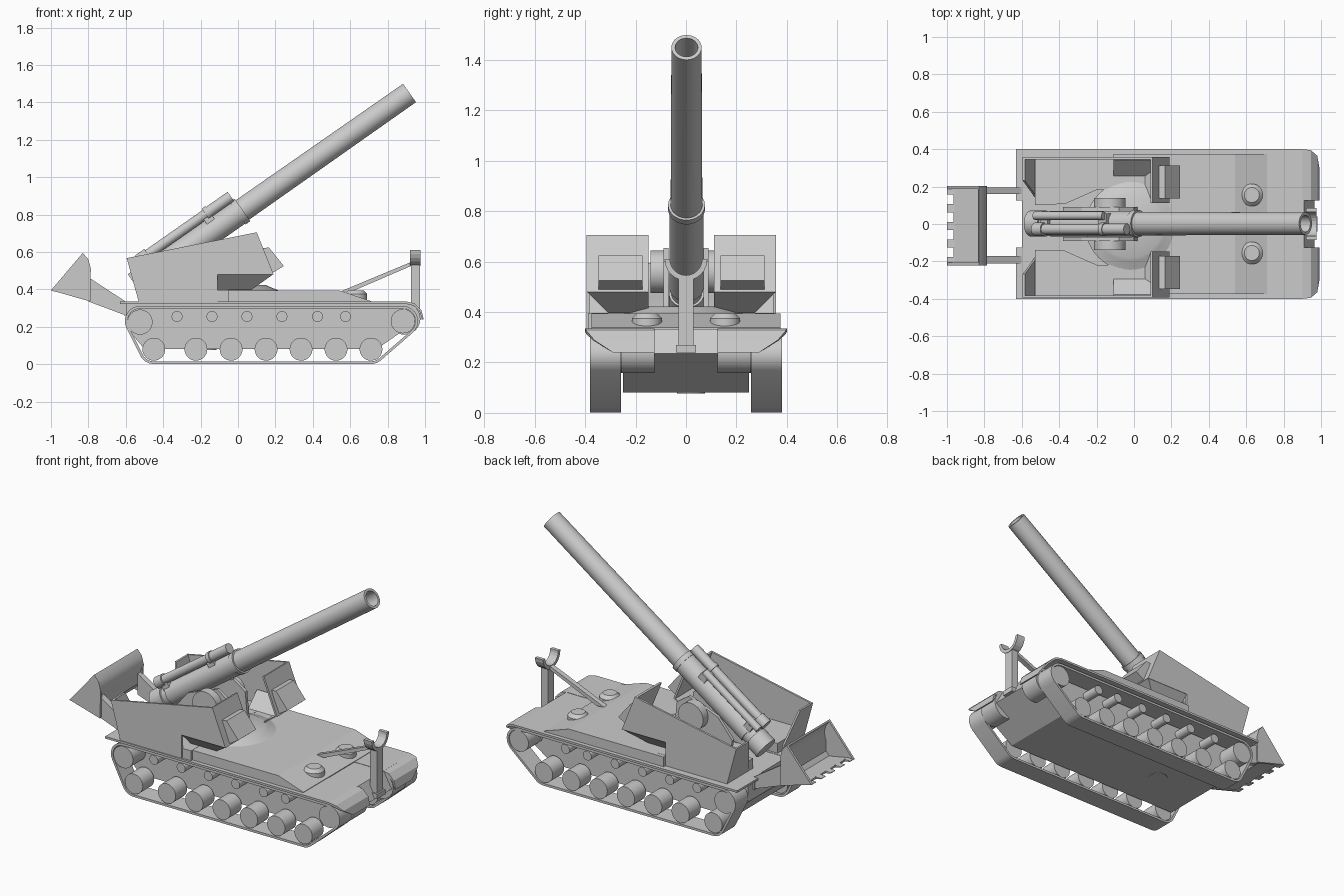
import bpy, bmesh, math
from mathutils import Vector

if "Cube" in bpy.data.objects:
    bpy.data.objects.remove(bpy.data.objects["Cube"])

grey = bpy.data.materials.new("plain_grey")
grey.diffuse_color = (0.6, 0.6, 0.6, 1)
grey.use_nodes = True
grey.node_tree.nodes["Principled BSDF"].inputs["Base Color"].default_value = grey.diffuse_color


def finish(name, bm, smooth=False):
    bmesh.ops.remove_doubles(bm, verts=bm.verts, dist=1e-5)
    bmesh.ops.recalc_face_normals(bm, faces=bm.faces)
    me = bpy.data.meshes.new(name)
    bm.to_mesh(me)
    bm.free()
    me.materials.append(grey)
    ob = bpy.data.objects.new(name, me)
    bpy.context.collection.objects.link(ob)
    if smooth:
        bpy.ops.object.select_all(action='DESELECT')
        ob.select_set(True)
        bpy.context.view_layer.objects.active = ob
        bpy.ops.object.shade_smooth_by_angle(angle=math.radians(35))
    return ob


def prism_bm(pts, y0, y1):
    """Side profile in x, z extruded across y."""
    bm = bmesh.new()
    a = [bm.verts.new((x, y0, z)) for x, z in pts]
    b = [bm.verts.new((x, y1, z)) for x, z in pts]
    bm.faces.new(a)
    bm.faces.new(b[::-1])
    for i in range(len(pts)):
        j = (i + 1) % len(pts)
        bm.faces.new((a[i], a[j], b[j], b[i]))
    return bm


def prism(name, pts, y0, y1):
    return finish(name, prism_bm(pts, y0, y1))


def box(name, x0, x1, y0, y1, z0, z1):
    return prism(name, [(x0, z0), (x1, z0), (x1, z1), (x0, z1)], y0, y1)


def slab(name, plan, z0, z1):
    """Plan outline in x, y extruded upwards."""
    bm = prism_bm(plan, z0, z1)
    for v in bm.verts:
        v.co.y, v.co.z = v.co.z, v.co.y
    return finish(name, bm)


def convex(name, pts):
    bm = bmesh.new()
    for p in pts:
        bm.verts.new(p)
    bmesh.ops.convex_hull(bm, input=bm.verts)
    return finish(name, bm)


def lathe(name, profile, origin, axis, seg=32):
    """Revolve (distance, radius) pairs about an axis."""
    q = Vector(axis).to_track_quat('Z', 'Y')
    bm = bmesh.new()
    rings = []
    for d, r in profile:
        n = 1 if r == 0 else seg
        ring = [bm.verts.new(Vector(origin) + q @ Vector((
            r * math.cos(2 * math.pi * i / seg), r * math.sin(2 * math.pi * i / seg), d))) for i in range(n)]
        rings.append(ring * (seg // n))
    for a, b in zip(rings, rings[1:]):
        for i in range(seg):
            j = (i + 1) % seg
            bm.faces.new(list(dict.fromkeys((a[i], a[j], b[j], b[i]))))
    return finish(name, bm, True)


def wheel(name, x, z, r, y0, y1, s):
    return lathe(name, [(0, 0), (0, r), (y1 - y0, r), (y1 - y0, 0)], (x, s * y0, z), (0, s, 0))


# Hull and raised deck
prism("lower_hull", [(-.5, .08), (.74, .08), (.965, .235), (.91, .333), (-.6, .333), (-.6, .2)], -.25, .25)
prism("upper_deck", [(-.11, .325), (.71, .325), (.71, .338), (.54, .395), (-.11, .395)], -.375, .375)
lathe("belly_hatch", [(0, 0), (0, .055), (.003, .055), (.003, 0)], (-.17, .02, .08), (0, 0, -1))

# Endless track path: arcs around four guide centres
centres = [(-.45, .082), (.711, .082), (.882, .23), (-.524, .23)]
normals = []
for i in range(4):
    (x0, z0), (x1, z1) = centres[i], centres[(i + 1) % 4]
    normals.append(math.atan2(z1 - z0, x1 - x0) - math.pi / 2)
path = []
for i, c in enumerate(centres):
    a0, a1 = normals[i - 1], normals[i]
    while a1 < a0:
        a1 += 2 * math.pi
    path += [(c, a0 + (a1 - a0) * k / 8) for k in range(9)]

cy = -.018  # turret centre line
for s, side in ((1, "left"), (-1, "right")):
    bm = bmesh.new()
    loops = []
    for r, y in ((.081, .257), (.081, .38), (.067, .38), (.067, .257)):
        loops.append([bm.verts.new((c[0] + r * math.cos(a), s * y, c[1] + r * math.sin(a))) for c, a in path])
    for k in range(4):
        p, q = loops[k], loops[(k + 1) % 4]
        for i in range(len(path)):
            j = (i + 1) % len(path)
            bm.faces.new((p[i], p[j], q[j], q[i]))
    finish(side + "_track", bm, True)

    # Wheels and rollers
    for x in (-.45, -.225, -.037, .15, .337, .524, .711):
        wheel(side + "_road_wheel", x, .08, .061, .265, .376, s)
    for x in (-.326, -.139, .048, .235, .425, .575):
        wheel(side + "_return_roller", x, .255, .029, .24, .36, s)
    wheel(side + "_rear_idler", -.524, .225, .067, .24, .375, s)
    wheel(side + "_drive_wheel", .882, .23, .065, .24, .375, s)
    wheel(side + "_final_drive", .89, .243, .085, .125, .255, s)

    # Fender with drooping, rounded front
    bm = prism_bm([(-.63, .335), (.9, .335), (.945, .325), (.98, .29), (.993, .24), (.985, .24),
                   (.97, .285), (.94, .312), (.9, .322), (-.63, .322)], s * .125, s * .4)
    for v in bm.verts:
        if v.co.x > .93 and abs(v.co.y) > .3:
            v.co.y = s * (.395 if v.co.z > .31 else .365 if v.co.z > .27 else .29)
    finish(side + "_fender", bm)

    # Driver hatch
    lathe(side + "_hatch", [(0, .06), (.03, .06), (.05, .04), (.05, 0)], (.63, s * .155, .345), (0, 0, 1))

    # Open-topped turret shield: outer, front and rear walls, sloped underside, floor
    ya, yb = sorted((cy + s * .364, cy + s * .376))
    prism(side + "_shield_outer_wall", [(-.595, .567), (.10, .705), (.19, .48), (-.11, .48), (-.11, .33), (-.53, .33)],
          ya, yb)
    ya, yb = sorted((cy + s * .13, cy + s * .374))
    prism(side + "_shield_front_wall", [(.10, .705), (.19, .48), (.177, .48), (.088, .702)], ya, yb)
    convex(side + "_shield_rear_wall",
           [(x + d, cy + s * y, z) for d in (0, .012)
            for x, y, z in ((-.595, .25, .567), (-.595, .374, .567), (-.53, .374, .33), (-.53, .16, .33))])
    convex(side + "_shield_underside",
           [(x, cy + s * y, .481) for x in (-.11, .189) for y in (.36, .375)] +
           [(x, cy + s * y, .396) for x in (-.11, .07) for y in (.275, .29)])
    convex(side + "_shield_front_apron",
           [(x, cy + s * y, z) for y, x, z in ((.13, .07, .396), (.13, .06, .396), (.29, .07, .396), (.29, .06, .396),
                                               (.13, .189, .481), (.13, .177, .481), (.375, .189, .481),
                                               (.375, .177, .481))])
    slab(side + "_shield_floor", [(x, cy + s * y) for x, y in (
        (-.53, .37), (-.53, .12), (-.37, .125), (-.2, .2), (-.05, .205), (-.05, .37))], .33, .396)

    # Sight box: hooded frame with an inset pane
    yc = cy + s * .242
    bm = prism_bm([(.13, .62), (.165, .624), (.245, .525), (.185, .488)], yc - .088, yc + .088)
    front = [f for f in bm.faces if all(abs(v.co.x - .165) < .01 or abs(v.co.x - .245) < .01 for v in f.verts)]
    bmesh.ops.inset_individual(bm, faces=front, thickness=.008, depth=-.012)
    finish(side + "_sight_box", bm)

    # Gun cradle cheek and trunnion
    y0, y1 = sorted((s * .07, s * .09))
    prism(side + "_cradle_cheek", [(-.36, .36), (.02, .40), (0, .60), (-.08, .655), (-.28, .58), (-.38, .46)], y0, y1)
    wheel(side + "_trunnion", -.13, .56, .085, .085, .14, s)

# Turret ring
lathe("turret_ring", [(0, 0), (0, .24), (.02, .19), (.03, .17), (.03, 0)], (-.02, -.01, .393), (0, 0, 1), 48)

# Gun, measured back from the muzzle
ang = math.radians(35)
back = Vector((-math.cos(ang), 0, -math.sin(ang)))
up = Vector((-math.sin(ang), 0, math.cos(ang)))
muzzle = Vector((.917, .002, 1.45))
lathe("gun_barrel", [(.4, 0), (.4, .045), (0, .045), (0, .06), (1.09, .063), (1.09, .073), (1.12, .073),
                     (1.12, .068), (1.66, .068), (1.66, .06), (1.7, .06), (1.7, .07), (1.79, .07), (1.79, 0)],
      muzzle, back, 40)
for label, y, s0, s1, r in (("recoil_cylinder", -.03, 1.1, 1.7, .03), ("recuperator_cylinder", .042, 1.25, 1.7, .022)):
    o = muzzle + up * .095 + Vector((0, y, 0))
    lathe(label, [(s0, 0), (s0, r), (1.24, r), (1.24, r + .005), (1.265, r + .005), (1.265, r - .003),
                  (1.64, r - .003), (1.64, r + .005), (s1, r + .005), (s1, 0)] if s0 < 1.2 else
          [(s0, 0), (s0, r), (s1, r), (s1, 0)], o, back, 24)
for s0 in (1.24, 1.62):
    pts = [muzzle + back * a + up * b + Vector((0, y, 0))
           for a in (s0, s0 + .05) for b in (.03, .09) for y in (-.05, .055)]
    convex("recoil_bracket", pts)

# Travel lock: post, brace and fork
box("travel_lock_base", .915, .982, -.04, .04, .24, .27)
box("travel_lock_post", .925, .972, -.03, .03, .26, .545)
prism("travel_lock_brace", [(.93, .548), (.93, .527), (.6, .385), (.55, .39)], -.016, .016)
bm = bmesh.new()
fork = [[bm.verts.new((x, r * math.sin(a), .61 + r * math.cos(a)))
         for x, r in ((.92, .085), (.975, .085), (.975, .064), (.92, .064))]
        for a in [math.pi / 2 + math.pi * k / 12 for k in range(13)]]
for a, b in zip(fork, fork[1:]):
    for i in range(4):
        j = (i + 1) % 4
        bm.faces.new((a[i], a[j], b[j], b[i]))
bm.faces.new(fork[0])
bm.faces.new(fork[-1])
finish("travel_lock_fork", bm)

# Rear spade: curved scoop, end plates, teeth and arms
curve = [(-.83, .595), (-.80, .56), (-.787, .51), (-.80, .46), (-.80, .40), (-.83, .36), (-.965, .386)]
inner = [(-.965, .398), (-.835, .374), (-.815, .40), (-.815, .46), (-.802, .51), (-.812, .553), (-.835, .585)]
finish("spade_scoop", prism_bm(curve + inner, -.22, .2), True)
for i in range(5):
    y = -.22 + i * .0942
    prism("spade_tooth", [(-.96, .384), (-1, .393), (-1, .397), (-.96, .399)], y, y + .043)
for y0, y1 in ((-.222, -.207), (.187, .202)):
    prism("spade_end_plate", [(-1, .395), (-.83, .595), (-.8, .56), (-.787, .51), (-.79, .335)], y0, y1)
for y0, y1 in ((-.21, -.17), (.16, .195)):
    prism("spade_arm", [(-.8, .465), (-.57, .315), (-.585, .255), (-.8, .335)], y0, y1)
    box("spade_hinge", -.61, -.55, y0 - .008, y1 + .008, .26, .32)
